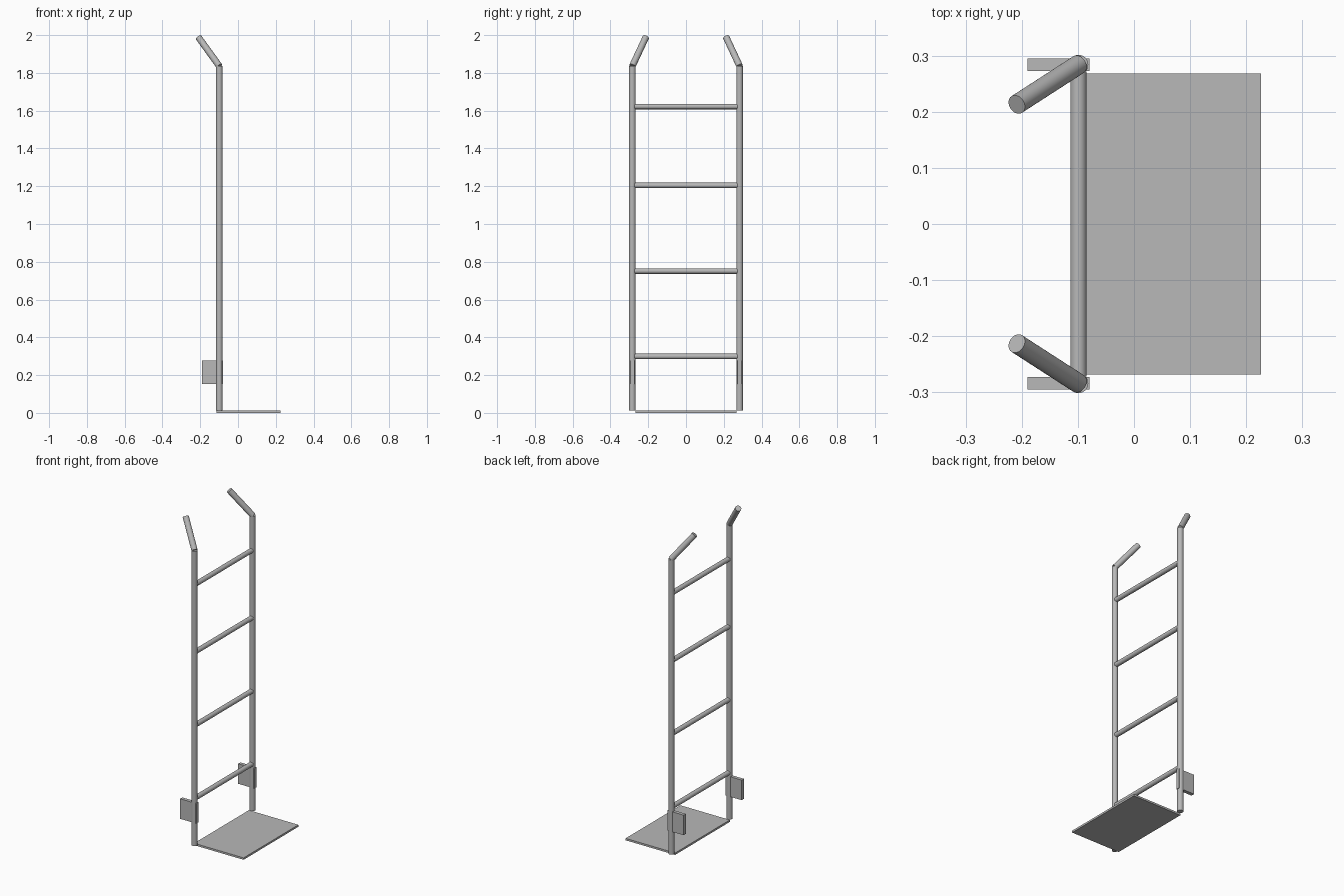
import bpy
from mathutils import Vector

cube = bpy.data.objects.get("Cube")
if cube:
    bpy.data.objects.remove(cube, do_unlink=True)

# Single grey metal
metal = bpy.data.materials.new("grey metal")
metal.use_nodes = True
GREY = (0.48, 0.48, 0.48, 1)
metal.diffuse_color = GREY
metal.node_tree.nodes["Principled BSDF"].inputs["Base Color"].default_value = GREY


def tube(name, start, end, radius):
    """Smooth round bar with flat caps between two points."""
    a, b = Vector(start), Vector(end)
    bpy.ops.mesh.primitive_cylinder_add(
        vertices=32, radius=radius, depth=(b - a).length, location=(a + b) / 2,
        rotation=(b - a).to_track_quat('Z', 'Y').to_euler())
    bar = bpy.context.object
    bar.name = name
    bar.data.materials.append(metal)
    bpy.ops.object.shade_smooth_by_angle()


def box(name, low, high):
    """Flat sided block between two opposite corners."""
    a, b = Vector(low), Vector(high)
    bpy.ops.mesh.primitive_cube_add(size=1, location=(a + b) / 2)
    block = bpy.context.object
    block.name = name
    block.scale = b - a
    bpy.ops.object.transform_apply(location=False, rotation=False, scale=True)
    block.data.materials.append(metal)


RAIL_X, RAIL_Y, RAIL_R = -0.099, 0.284, 0.0175
RAIL_TOP = 1.836

# Upright rails, bent handles and rear brackets on both sides
for side, s in (("left", 1), ("right", -1)):
    y = s * RAIL_Y
    tube(side + "_rail", (RAIL_X, y, 0.012), (RAIL_X, y, RAIL_TOP), RAIL_R)
    tube(side + "_handle", (RAIL_X, y, RAIL_TOP), (-0.209, s * 0.213, 1.988), RAIL_R)
    box(side + "_bracket", (-0.19, y - 0.011, 0.153), (-0.079, y + 0.011, 0.277))

# Cross rungs
for i, z in enumerate((0.299, 0.751, 1.204, 1.622)):
    tube(f"rung_{i + 1}", (RAIL_X, -0.272, z), (RAIL_X, 0.272, z), 0.0145)

# Toe plate
box("toe_plate", (-0.113, -0.268, 0), (0.226, 0.268, 0.012))
